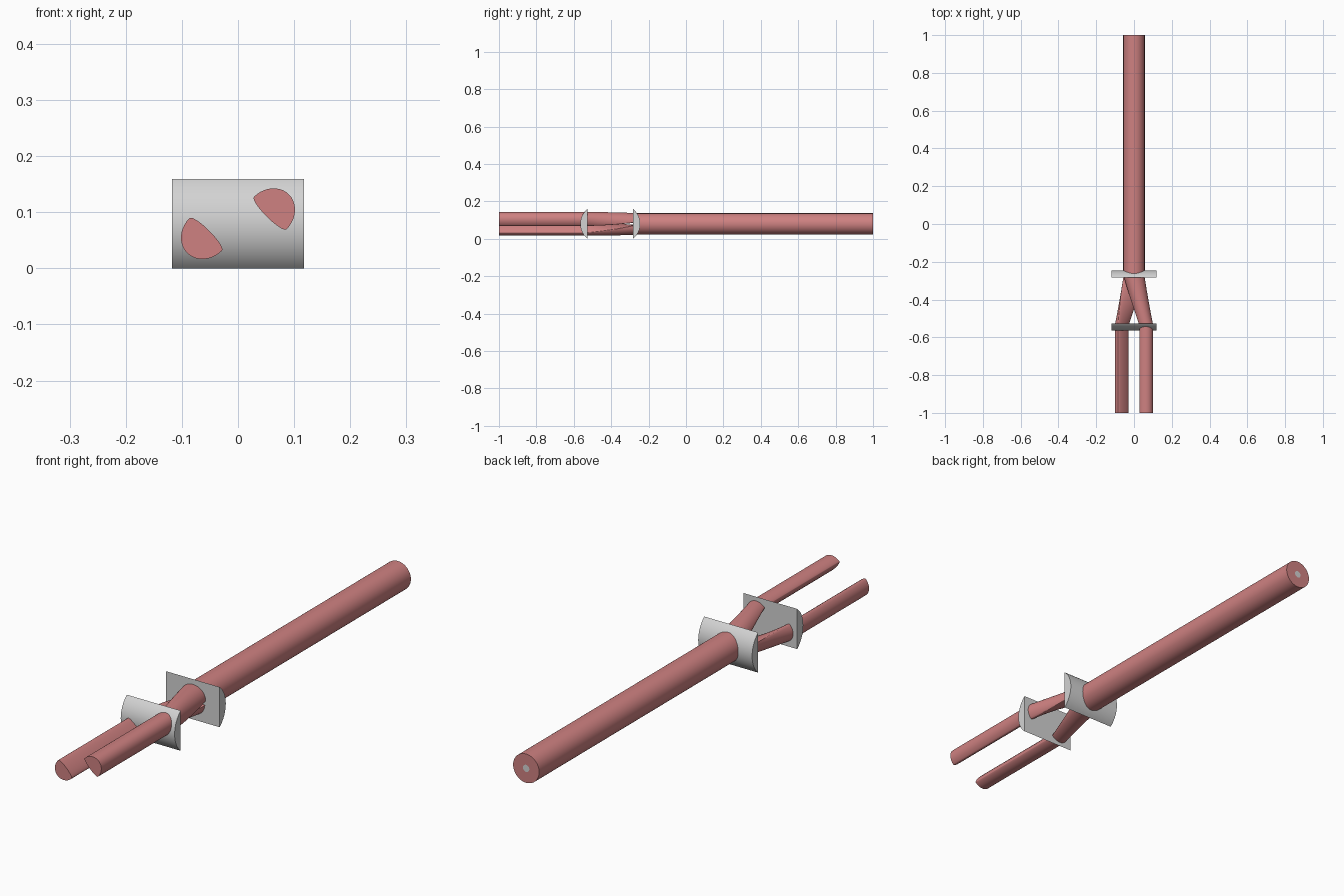
import bpy, bmesh, math

if "Cube" in bpy.data.objects:
    bpy.data.objects.remove(bpy.data.objects["Cube"])

def material(name, color):
    m = bpy.data.materials.new(name)
    m.diffuse_color = (*color, 1)
    m.use_nodes = True
    m.node_tree.nodes["Principled BSDF"].inputs["Base Color"].default_value = m.diffuse_color
    return m

rose = material("rose", (0.62, 0.22, 0.22))
grey = material("light grey", (0.65, 0.65, 0.65))
MID = 0.0795  # height of the central axis

def loft(name, rings, mats):
    """Skin a list of rings of points and cap both ends."""
    bm = bmesh.new()
    vs = [[bm.verts.new(p) for p in r] for r in rings]
    n = len(vs[0])
    for a, b in zip(vs, vs[1:]):
        for i in range(n):
            bm.faces.new((a[i], a[(i + 1) % n], b[(i + 1) % n], b[i]))
    bm.faces.new(vs[0])
    bm.faces.new(vs[-1])
    bmesh.ops.recalc_face_normals(bm, faces=bm.faces)
    me = bpy.data.meshes.new(name)
    bm.to_mesh(me)
    bm.free()
    for m in mats:
        me.materials.append(m)
    ob = bpy.data.objects.new(name, me)
    bpy.context.collection.objects.link(ob)
    bpy.context.view_layer.objects.active = ob
    ob.select_set(True)
    bpy.ops.object.shade_smooth_by_angle(angle=math.radians(35))
    ob.select_set(False)
    return ob

def circle(y, r, n=48):
    return [(r * math.cos(2 * math.pi * i / n), y, MID + r * math.sin(2 * math.pi * i / n))
            for i in range(n)]

def half_round(y, t, side):
    """Half-round section; t = 0 at the main rod, 1 at the split rods."""
    mix = lambda a, b: a + (b - a) * t
    ang = math.radians(mix(90, 45))
    w, d, bulge = mix(0.055, 0.041), mix(0.050, 0.047), mix(0.004, 0.009)
    cx, cz = mix(0, 0.0575), mix(0.0085, 0.019)
    pts = []
    for i in range(40):
        a = 2 * math.pi * i / 40
        u, v = w * math.cos(a), math.sin(a)
        v *= d if v > 0 else bulge
        x = cx + u * math.sin(ang) + v * math.cos(ang)
        z = cz - u * math.cos(ang) + v * math.sin(ang)
        pts.append((side * x, y, MID + side * z))
    return pts

# main rod with a grey core showing on its back end
rod = loft("main_rod", [circle(-0.275, 0.057), circle(1, 0.057), circle(1, 0.014)], [rose, grey])
for f in rod.data.polygons:
    if f.center.y > 0.99 and len(f.vertices) > 4:
        f.material_index = 1

# split rods and the twisted strands that join them to the main rod
for side, label in ((1, "upper"), (-1, "lower")):
    loft(label + "_front_rod", [half_round(-1, 1, side), half_round(-0.535, 1, side)], [rose])
    steps = [i / 16 for i in range(17)]
    loft(label + "_strand", [half_round(-0.275 - 0.26 * t, t, side) for t in steps], [rose])

# domed plates, flat on the inner side
def plate(name, y_flat, out):
    h, sag = 0.0795, 0.038
    r = (h * h + sag * sag) / (2 * sag)
    half = math.asin(h / r)
    arc = []
    for i in range(25):
        a = half * (2 * i / 24 - 1)
        arc.append((y_flat + out * (r * math.cos(a) - r + sag), MID + r * math.sin(a)))
    loft(name, [[(x, y, z) for y, z in arc] for x in (-0.118, 0.118)], [grey])

plate("front_plate", -0.527, -1)
plate("back_plate", -0.283, 1)
